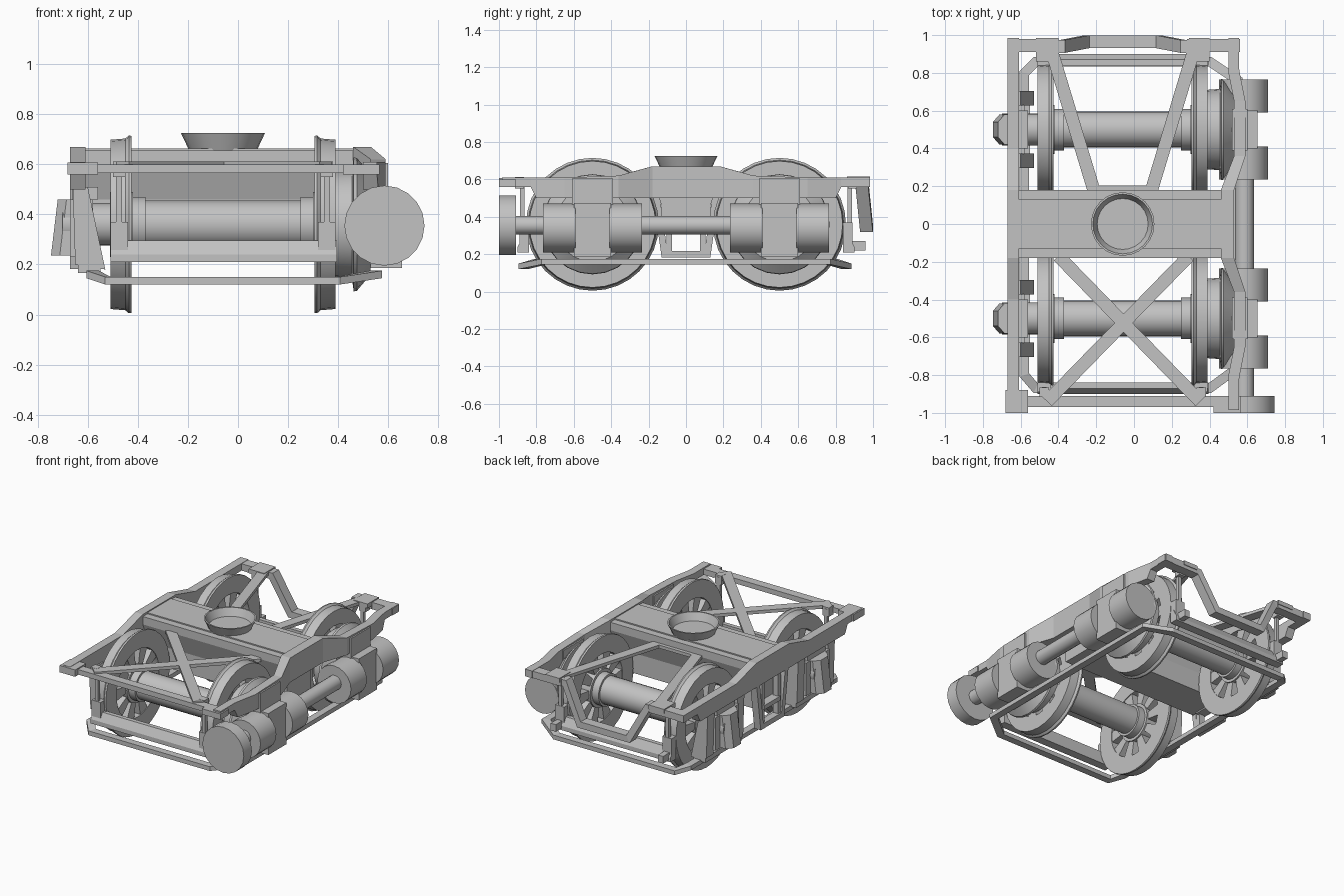
import bpy, bmesh, math
from mathutils import Vector

if "Cube" in bpy.data.objects:
    bpy.data.objects.remove(bpy.data.objects["Cube"])

steel = bpy.data.materials.new("steel_grey")
steel.diffuse_color = (0.54, 0.54, 0.54, 1)
steel.use_nodes = True
steel.node_tree.nodes["Principled BSDF"].inputs["Base Color"].default_value = steel.diffuse_color
CX = -0.06          # centre line of the track
AZ = 0.36           # axle height


def finish(name, bm, smooth=False):
    bmesh.ops.remove_doubles(bm, verts=bm.verts, dist=1e-5)
    bmesh.ops.recalc_face_normals(bm, faces=bm.faces)
    me = bpy.data.meshes.new(name)
    bm.to_mesh(me)
    bm.free()
    me.materials.append(steel)
    if smooth:
        for p in me.polygons:
            p.use_smooth = True
        me.set_sharp_from_angle(angle=math.radians(30))
    ob = bpy.data.objects.new(name, me)
    bpy.context.collection.objects.link(ob)
    return ob


def loft(name, rings, closed=False, smooth=False):
    """Skin a list of equal-length cross-sections."""
    bm = bmesh.new()
    vs = [[bm.verts.new(p) for p in r] for r in rings]
    n = len(rings[0])
    for i in range(len(vs) if closed else len(vs) - 1):
        a, b = vs[i], vs[(i + 1) % len(vs)]
        for j in range(n):
            k = (j + 1) % n
            bm.faces.new((a[j], a[k], b[k], b[j]))
    if not closed:
        bm.faces.new(vs[0])
        bm.faces.new(vs[-1])
    return finish(name, bm, smooth)


def prism(name, pts, axis, a, b):
    def at(p, t):
        return {'x': (t, *p), 'y': (p[0], t, p[1]), 'z': (*p, t)}[axis]
    return loft(name, [[at(p, a) for p in pts], [at(p, b) for p in pts]])


def box(name, x0, x1, y0, y1, z0, z1):
    return prism(name, [(x0, y0), (x1, y0), (x1, y1), (x0, y1)], 'z', z0, z1)


def lathe(name, prof, axis, c, n=24, ring=False):
    """Turn (position, radius) pairs about an axis through c."""
    def at(t, r, k):
        u, v = r * math.cos(k * math.tau / n), r * math.sin(k * math.tau / n)
        return {'x': (t, c[0] + u, c[1] + v), 'y': (c[0] + u, t, c[1] + v),
                'z': (c[0] + u, c[1] + v, t)}[axis]
    return loft(name, [[at(t, r, k) for k in range(n)] for t, r in prof], ring, True)


def bar(name, path, normal, w, h, closed=False):
    """Mitred rectangular bar along a path lying across the normal."""
    P, N, rings = [Vector(p) for p in path], Vector(normal), []
    for i, p in enumerate(P):
        prev = P[i - 1] if closed or i else None
        nxt = P[(i + 1) % len(P)] if closed or i < len(P) - 1 else None
        d0 = (p - prev).normalized() if prev else (nxt - p).normalized()
        d1 = (nxt - p).normalized() if nxt else d0
        s0, s1 = N.cross(d0).normalized(), N.cross(d1).normalized()
        s = (s0 + s1).normalized()
        s *= w / 2 / max(0.4, s.dot(s0))
        rings.append([p + s + N * h / 2, p - s + N * h / 2, p - s - N * h / 2, p + s - N * h / 2])
    return loft(name, rings, closed)


# Side frames, lofted front to back from (y, x0, x1, z0, z1)
def side_frame(name, half):
    st = [(-y, *r) for y, *r in half] + [(y, *r) for y, *r in reversed(half)]
    loft(name, [[(x0, y, z0), (x1, y, z0), (x1, y, z1), (x0, y, z1)] for y, x0, x1, z0, z1 in st])


side_frame("left_side_frame", [(.985, -.67, -.61, .56, .61), (.83, -.67, -.61, .56, .61), (.80, -.67, -.61, .5, .61),
                               (.40, -.67, -.61, .5, .61), (.18, -.67, -.61, .5, .67)])
side_frame("right_side_frame", [(.985, .50, .555, .56, .61), (.83, .50, .555, .56, .61), (.80, .50, .56, .5, .61),
                                (.65, .53, .59, .5, .61), (.36, .53, .59, .5, .62), (.18, .46, .53, .5, .67)])

# Bolster and pivot cup
prism("bolster", [(-.18, .655), (-.18, .60), (-.13, .46), (-.13, .32), (.13, .32), (.13, .46), (.18, .60),
                  (.18, .655)], 'x', -.61, .47)
box("bolster_top_plate", -.61, .46, -.13, .13, .65, .663)
lathe("pivot_cup", [(.655, .135), (.725, .168), (.725, .158), (.672, .135)], 'z', (CX, 0))

# End pads, headstocks and braces
for n, x0, x1, y0, y1 in [("front_left", -.68, -.56, -1, -.88), ("front_right", .42, .565, -1, -.91),
                          ("back_left", -.67, -.40, .91, .98), ("back_right", .28, .56, .91, .98)]:
    box(n + "_pad", x0, x1, y0, y1, .56, .60 if "front_right" == n else .608)
for n, x0, x1 in (("left", -.52, -.40), ("right", .29, .40)):
    box("back_brace_pad_" + n, x0, x1, .86, .985, .585, .615)
box("front_headstock", -.6, .45, -.97, -.91, .565, .60)
bar("back_drop_headstock", [(-.5, .94, .585), (-.38, .94, .585), (-.25, .965, .34), (.13, .965, .34),
                            (.26, .94, .585), (.4, .94, .585)], (0, 1, 0), .045, .068)
for i, (a, b) in enumerate([((-.46, -.94), (.29, -.17)), ((.35, -.94), (-.40, -.17)),
                            ((-.44, .93), (-.21, .17)), ((.32, .93), (.09, .17))]):
    bar("brace_%d" % i, [(*a, .60), (*b, .60)], (0, 0, 1), .068, .022)
bar("back_brace_foot", [(-.22, .185, .60), (.10, .185, .60)], (0, 0, 1), .04, .022)

# Wheel sets
for tag, y in (("front", -.5), ("back", .5)):
    c = (y, AZ)
    lathe(tag + "_axle", [(-.70, .085), (-.51, .085), (-.51, .11), (-.37, .11), (-.37, .095), (.25, .095),
                          (.25, .11), (.40, .11)], 'x', c)
    for s, side in ((-1, "left"), (1, "right")):
        n = tag + "_" + side
        lathe(n + "_wheel_rim", [(CX + s * u, r) for u, r in [
            (.365, .235), (.365, .353), (.376, .355), (.39, .343), (.45, .338), (.45, .235)]], 'x', c, 32, True)
        for k in range(10):
            a, pts = k * math.tau / 10, []
            for r, da in ((.09, -.22), (.245, -.17), (.245, .17), (.09, .22)):
                pts.append((y + r * math.cos(a + da), AZ + r * math.sin(a + da)))
            prism(n + "_wheel_spoke", pts, 'x', CX + s * .37, CX + s * .445)
        lathe(n + "_wheel_hub", [(CX + s * .36, .13), (CX + s * .452, .13)], 'x', c)
    # Bevel gear outside the right wheel
    lathe(tag + "_bevel_gear", [(.385, .21), (.455, .215), (.462, .268), (.475, .265), (.53, .20), (.53, .08)],
          'x', c)
    # Left axle box with a faceted sloping cover
    box(tag + "_axle_box", -.67, -.58, y - .13, y + .13, .23, .46)
    loft(tag + "_axle_box_cover", [
        [(-.65, y - .08, z), (xf + .035, y - .08, z), (xf, y - .04, z), (xf, y + .04, z),
         (xf + .035, y + .08, z), (-.65, y + .08, z)] for z, xf in ((.46, -.72), (.235, -.747))])
    # Tapered pedestal legs beside the axle box
    for d in (-.165, .165):
        prism(tag + "_pedestal_leg", [(-.66, .51), (-.60, .51), (-.53, .18), (-.65, .2)],
              'y', y + d - .038, y + d + .038)
    box(tag + "_pedestal_tie", -.64, -.55, y - .2, y + .2, .165, .20)
    box(tag + "_spring_seat", -.66, -.56, y - .1, y + .1, .46, .51)
    # Right drive box and pinions
    box(tag + "_drive_box", .51, .655, y - .10, y + .10, .185, .475)
    box(tag + "_drive_box_hanger", .52, .60, y - .11, y + .11, .40, .605)
    for d in (-1, 1):
        ya, yb = y + d * .09, y + d * .265
        lathe(tag + "_pinion", [(min(ya, yb), .13), (max(ya, yb), .13)], 'y', (.58, .34), 20)

# Drive shaft and coupling drum
lathe("drive_shaft", [(-.95, .05), (.74, .05)], 'y', (.585, .355), 16)
lathe("coupling_drum", [(-1, .16), (-.91, .16)], 'y', (.585, .355), 20)

# Left centre hanger
bar("left_hanger", [(-.645, -.16, .52), (-.645, -.115, .20), (-.645, .115, .20), (-.645, .16, .52)],
    (1, 0, 0), .035, .05)
for d in (-.09, .09):
    box("hanger_post", -.66, -.62, d - .015, d + .015, .2, .5)
box("hanger_step", -.67, -.60, -.09, .09, .31, .34)

# Brake gear
for s, tag in ((-1, "front"), (1, "back")):
    prism(tag + "_brake_beam", [(s * .90, .21), (s * .90, .24), (s * .87, .295), (s * .84, .295), (s * .84, .21)],
          'x', -.51, .395)
    for x in (-.475, .355):
        box(tag + "_brake_shoe", x - .035, x + .035, s * .865 - .025, s * .865 + .025, .21, .37)
        box(tag + "_brake_hanger", x - .012, x + .012, s * .875 - .012, s * .875 + .012, .35, .60)
        box(tag + "_hanger_bracket", x - .025, x + .025, s * .89 - .025, s * .89 + .025, .55, .612)
for x in (-.475, .355):
    box("back_brake_bracket", x - .02, x + .02, .85, .96, .22, .27)

# Low guard rail running all the way round
bar("low_guard_rail", [(-.58, -.80, .16), (-.52, -.87, .135), (.40, -.87, .135), (.55, -.76, .16),
                       (.55, .76, .16), (.40, .86, .135), (-.52, .86, .135), (-.58, .80, .16)],
    (0, 0, 1), .05, .03, True)
